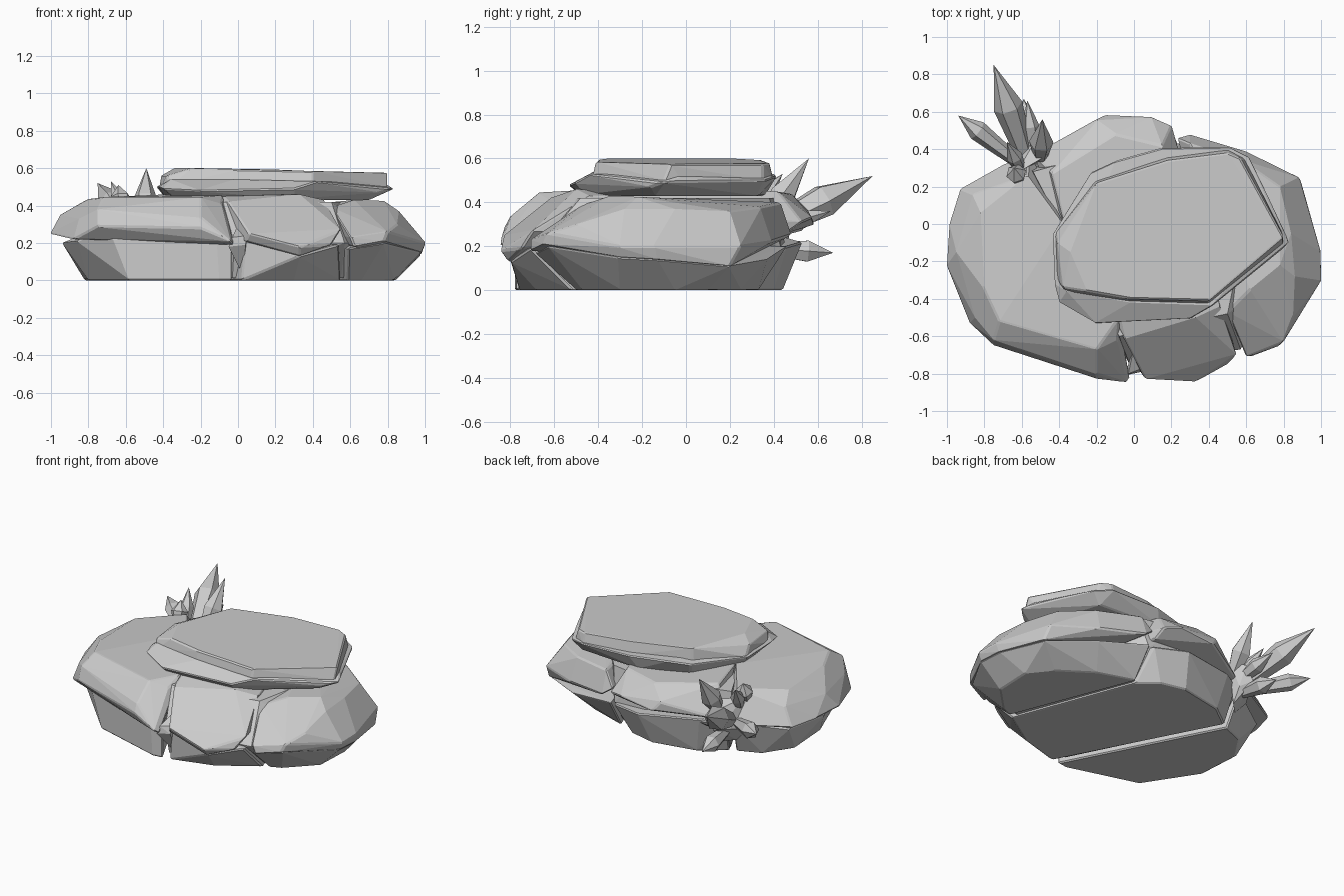
import bpy, bmesh, math
from mathutils import Vector


def hull(name, pts, bevel=0.008):
    """Faceted stone: convex hull of a few key corners, with chipped edges."""
    bm = bmesh.new()
    for p in pts:
        bm.verts.new(p)
    bmesh.ops.convex_hull(bm, input=bm.verts[:])
    loose = [v for v in bm.verts if not v.link_faces]
    bmesh.ops.delete(bm, geom=loose, context='VERTS')
    bmesh.ops.dissolve_limit(bm, angle_limit=math.radians(4),
                             verts=bm.verts[:], edges=bm.edges[:])
    bmesh.ops.recalc_face_normals(bm, faces=bm.faces[:])
    me = bpy.data.meshes.new(name)
    bm.to_mesh(me)
    bm.free()
    ob = bpy.data.objects.new(name, me)
    bpy.context.collection.objects.link(ob)
    if bevel:
        mod = ob.modifiers.new("chipped_edges", 'BEVEL')
        mod.width = bevel
        mod.segments = 1
        mod.angle_limit = math.radians(30)
    return ob


def ring(z, pts):
    return [(x, y, z) for x, y in pts]


def crystal(name, root, tip, r, sides=6, shoulder=0.55):
    """Six-sided spike that widens to a shoulder and ends in a point."""
    root, tip = Vector(root), Vector(tip)
    q = (tip - root).to_track_quat('Z', 'Y')
    pts = [tip]
    for t, rad in ((0, r * 0.6), (shoulder, r)):
        for i in range(sides):
            a = 2 * math.pi * i / sides
            off = Vector((rad * math.cos(a), rad * math.sin(a), 0))
            pts.append(root.lerp(tip, t) + q @ off)
    hull(name, pts, 0)


# Left boulder: undercut foot and overhanging cap
hull("left_foot",
     ring(0, [(-.03, -.77), (-.1, -.78), (-.58, -.64), (-.8, -.3),
              (-.82, 0), (-.7, .18), (-.55, .24)]) +
     [(-.03, -.77, .2), (-.12, -.78, .3), (-.7, -.61, .3), (-.86, -.45, .21),
      (-.94, -.15, .2), (-.88, .14, .2), (-.58, .33, .24)])
hull("left_cap",
     [(-.02, -.82, .19), (-.04, -.85, .21), (-.2, -.83, .28), (-.75, -.65, .29),
      (-.88, -.53, .22), (-1.005, -.22, .25), (-.99, 0, .25), (-.93, .19, .24),
      (-.7, .32, .24), (-.56, .38, .27), (-.2, -.8, .34), (-.75, -.62, .38),
      (-.85, -.5, .33), (-.95, -.15, .35), (-.86, .16, .36),
      (-.8, -.35, .435), (-.72, -.52, .445), (-.2, -.67, .445), (-.09, -.62, .41),
      (-.08, -.5, .455), (-.38, 0, .46), (-.57, .26, .445), (-.82, .06, .425)])

# Middle boulder, its foot raked back towards the right crack
hull("middle_foot",
     ring(0, [(.02, -.76), (.3, -.68), (.55, -.52), (.24, .3),
              (.12, .4), (-.05, .44), (-.35, .38), (-.51, .26)]) +
     [(.04, -.77, .22), (.33, -.8, .13), (.54, -.71, .19), (.22, .46, .2),
      (0, .53, .22), (-.4, .43, .25), (-.54, .34, .25)])
hull("middle_cap",
     [(.04, -.8, .21), (.06, -.83, .25), (.33, -.845, .18), (.33, -.81, .13),
      (.5, -.75, .19), (.55, -.7, .27), (.21, .46, .26), (.2, .53, .31),
      (.1, .575, .33), (-.15, .585, .3), (-.2, .56, .36), (-.38, .45, .28),
      (-.54, .37, .26), (-.05, -.62, .42), (-.07, -.5, .45), (.33, -.5, .46),
      (.46, -.44, .43), (.15, .42, .45), (-.1, .48, .44), (-.44, .27, .445),
      (-.37, .0, .46)])

# Right boulder, strongly undercut and falling away to the back
hull("right_foot",
     ring(0, [(.585, -.5), (.66, -.47), (.83, -.3), (.84, -.05), (.72, .1),
              (.5, .25), (.26, .33)]) +
     [(.59, -.69, .17), (.78, -.63, .2), (.98, -.31, .15), (.98, -.13, .14),
      (.89, .2, .11), (.6, .37, .14), (.25, .46, .2), (.7, -.55, .24)])
hull("right_cap",
     [(.6, -.71, .23), (.62, -.71, .18), (.78, -.65, .21), (.8, -.63, .26),
      (.85, -.5, .3), (1.005, -.3, .2), (.98, -.3, .15), (1.0, -.15, .2),
      (.98, -.13, .14), (.9, .2, .11), (.885, .25, .2), (.6, .39, .22),
      (.3, .48, .25), (.23, .46, .3), (.5, -.47, .39), (.62, -.35, .43),
      (.78, -.22, .425), (.86, -.28, .37), (.84, -.05, .37), (.78, .2, .36),
      (.58, .34, .38), (.3, .43, .4)])

# Stone floor inside the two cracks
hull("crack_core",
     ring(.012, [(-.03, -.7), (.55, -.48), (.7, -.3), (.28, .28), (0, .38), (-.5, .23)]) +
     ring(.2, [(-.02, -.76), (.57, -.67), (.75, -.3), (.24, .43), (0, .45), (-.56, .3)]) +
     ring(.42, [(-.08, -.6), (.5, -.48), (.6, 0), (.28, .38), (0, .43), (-.54, .28)]), 0)

# Small shards wedged in the front crack mouth
hull("front_shard", [(-.05, -.81, .18), (.04, -.79, .19), (.03, -.74, .12),
                     (-.03, -.8, .23), (.05, -.77, .24), (0, -.66, .3),
                     (.03, -.7, .02)], 0)

# Flat slab lying on top, steep faced with a thin ledge below
hull("top_slab",
     ring(.5, [(-.42, -.05), (-.41, -.3), (-.36, -.37), (-.02, -.42), (.4, -.43),
               (.8, -.1), (.78, -.02), (.59, .35), (.5, .4), (.18, .36), (-.21, .23)]) +
     [(-.41, -.1, .56), (-.38, -.34, .56), (-.34, -.15, .6), (-.25, -.36, .6),
      (-.02, -.4, .595), (.4, -.41, .585), (.8, -.07, .575), (.57, .35, .575),
      (.5, .38, .58), (.18, .34, .595), (-.2, .22, .6)])
hull("slab_ledge",
     ring(.43, [(-.33, -.38), (-.18, -.48), (.3, -.46), (.7, -.14),
                (.55, .33), (.1, .36), (-.2, .24), (-.38, -.05)]) +
     [(-.435, -.05, .5), (-.425, -.32, .5), (-.4, -.42, .49), (-.2, -.535, .48),
      (.3, -.51, .49), (.42, -.44, .53), (.76, -.16, .47), (.835, -.1, .49),
      (.79, -.03, .52), (.62, .36, .5), (.51, .415, .52), (.15, .41, .53),
      (-.1, .34, .53), (-.23, .28, .52), (-.36, -.36, .54), (-.02, -.42, .54)])

# Crystal cluster at the back left
for i, (base, tip, r, sh) in enumerate([
        ((-.58, .36, .27), (-.75, .85, .52), .08, .55),
        ((-.62, .33, .25), (-.94, .58, .35), .055, .68),
        ((-.5, .36, .32), (-.49, .56, .6), .065, .4),
        ((-.56, .38, .19), (-.59, .67, .17), .055, .6),
        ((-.6, .28, .34), (-.68, .44, .53), .045, .5),
        ((-.62, .24, .38), (-.64, .3, .51), .055, .5),
        ((-.54, .36, .28), (-.57, .66, .36), .05, .55)]):
    crystal("crystal_%d" % (i + 1), base, tip, r, 6, sh)
hull("crystal_socket", [(-.67, .28, .2), (-.5, .42, .2), (-.46, .37, .38),
                        (-.63, .27, .4), (-.57, .47, .24), (-.52, .46, .34),
                        (-.58, .28, .1), (-.5, .36, .1)], 0)
